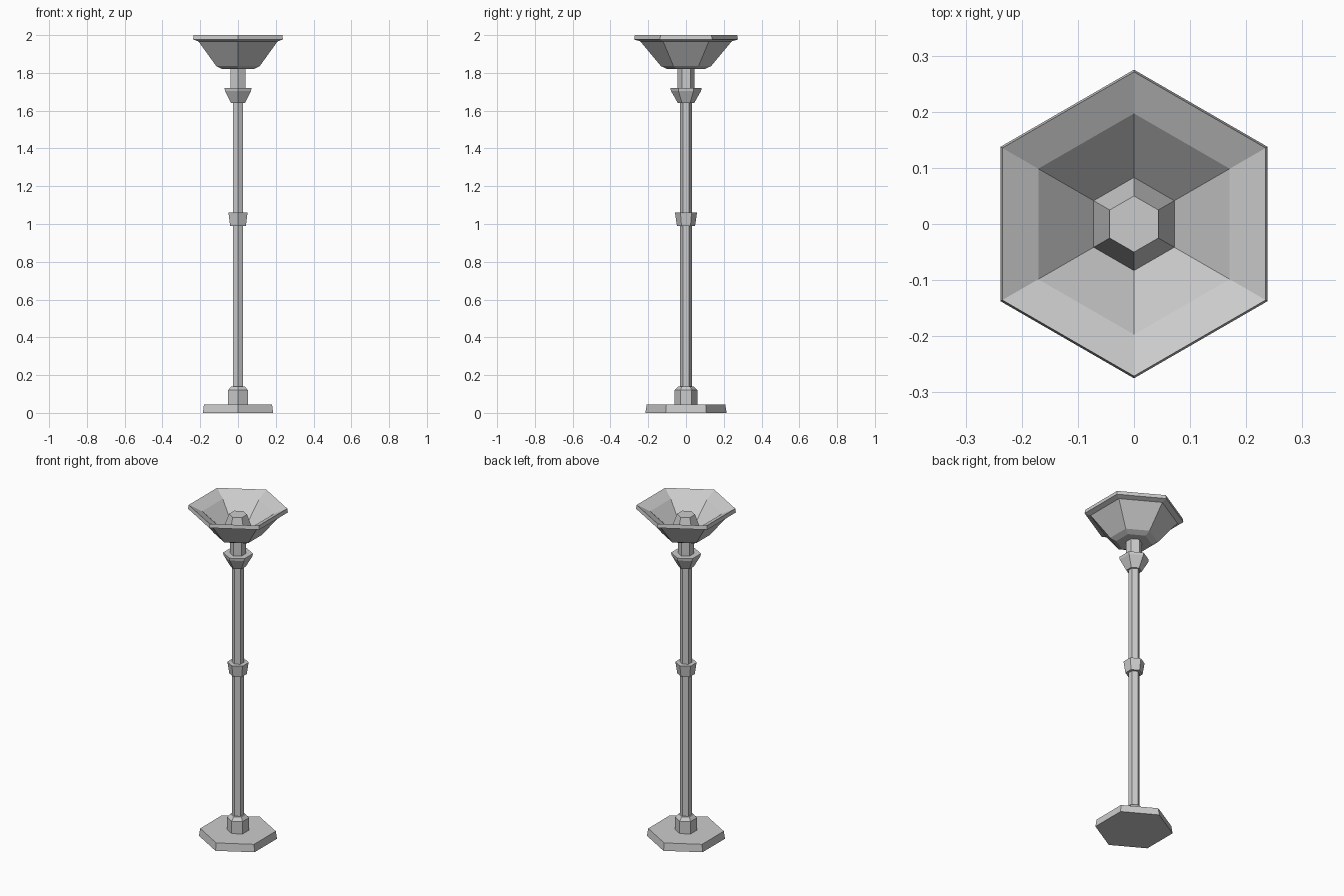
import bpy, bmesh, math

if "Cube" in bpy.data.objects:
    bpy.data.objects.remove(bpy.data.objects["Cube"])

SIDES = 6


def hex_lathe(name, profile):
    """Six-sided solid from (radius, z) rings, corners on the y axis, capped at both ends."""
    bm = bmesh.new()
    rings = []
    for r, z in profile:
        angles = [math.pi / 2 + 2 * math.pi * i / SIDES for i in range(SIDES)]
        rings.append([bm.verts.new((r * math.cos(a), r * math.sin(a), z)) for a in angles])
    for low, high in zip(rings, rings[1:]):
        for i in range(SIDES):
            j = (i + 1) % SIDES
            bm.faces.new((low[i], low[j], high[j], high[i]))
    bm.faces.new(rings[0][::-1])
    bm.faces.new(rings[-1])
    bmesh.ops.recalc_face_normals(bm, faces=bm.faces)
    mesh = bpy.data.meshes.new(name)
    bm.to_mesh(mesh)
    bm.free()
    obj = bpy.data.objects.new(name, mesh)
    bpy.context.collection.objects.link(obj)
    return obj


# Floor plate and the socket that holds the pole
hex_lathe("base_plate", [(0.215, 0), (0.208, 0.045)])
hex_lathe("base_socket", [(0.06, 0.045), (0.06, 0.12), (0.042, 0.14)])

# Slim pole with a middle collar
hex_lathe("pole", [(0.032, 0.13), (0.032, 1.65)])
hex_lathe("middle_collar", [(0.048, 0.99), (0.057, 1.05), (0.059, 1.06)])

# Flared upper collar and neck below the bowl
hex_lathe("upper_collar", [(0.043, 1.64), (0.08, 1.705), (0.082, 1.72)])
hex_lathe("neck", [(0.045, 1.715), (0.045, 1.825)])

# Bowl: outer wall, rim, shallow lip, inner wall and floor
hex_lathe("bowl", [
    (0.098, 1.82), (0.133, 1.836), (0.242, 1.967), (0.275, 1.977),
    (0.271, 2.0), (0.197, 1.965), (0.083, 1.86),
])

# Tapered lamp in the bowl
hex_lathe("lamp", [(0.083, 1.86), (0.05, 1.955)])
